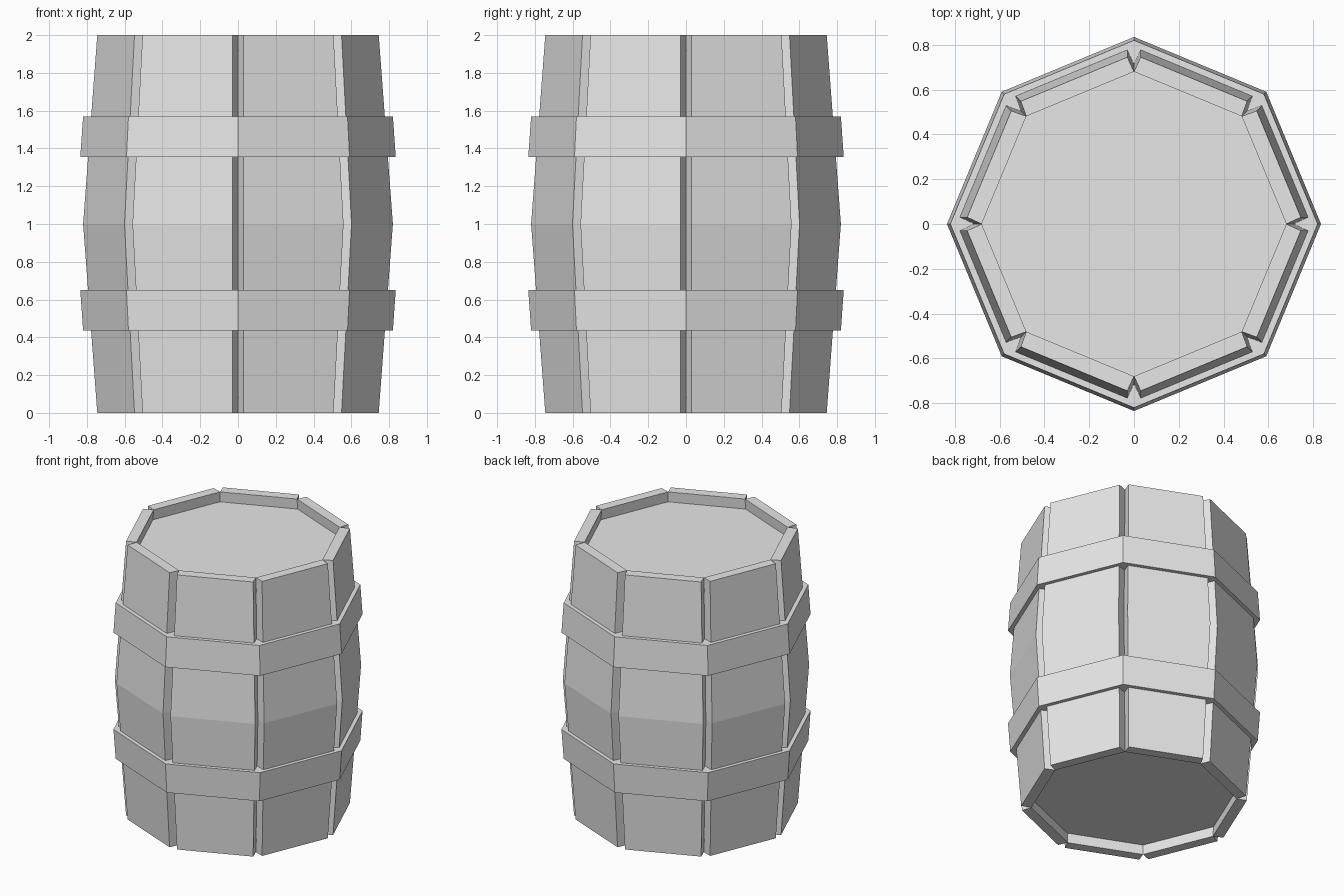
import bpy, bmesh, math
from mathutils import Vector

if "Cube" in bpy.data.objects:
    bpy.data.objects.remove(bpy.data.objects["Cube"], do_unlink=True)

SIDES = 8
STEP = math.tau / SIDES
GAP = 0.03          # half width of the groove between staves
WALL = 0.065        # stave thickness at the corners
PROFILE = [(0, 0.745), (1, 0.82), (2, 0.745)]   # height, corner radius

grey = bpy.data.materials.new("barrel grey")
grey.use_nodes = True
grey.diffuse_color = (0.8, 0.8, 0.8, 1)
grey.node_tree.nodes["Principled BSDF"].inputs["Base Color"].default_value = (0.8, 0.8, 0.8, 1)


def finish(name, bm):
    bmesh.ops.recalc_face_normals(bm, faces=bm.faces)
    mesh = bpy.data.meshes.new(name)
    bm.to_mesh(mesh)
    bm.free()
    mesh.materials.append(grey)
    obj = bpy.data.objects.new(name, mesh)
    bpy.context.collection.objects.link(obj)
    return obj


def polar(radius, angle, z, side=0.0):
    """Point at a radius along an angle, shifted sideways by 'side'."""
    c, s = math.cos(angle), math.sin(angle)
    return Vector((radius * c - side * s, radius * s + side * c, z))


def bridge(bm, a, b):
    for i in range(len(a)):
        j = (i + 1) % len(a)
        bm.faces.new((a[i], a[j], b[j], b[i]))


def ring(bm, radius, z):
    return [bm.verts.new(polar(radius, i * STEP, z)) for i in range(SIDES)]


# Staves: wedge-sided planks that meet at the inner corners
for i in range(SIDES):
    a, b = i * STEP, (i + 1) * STEP
    bm = bmesh.new()
    loops = []
    for z, r in PROFILE:
        points = (polar(r - WALL, a, z), polar(r, a, z, GAP),
                  polar(r, b, z, -GAP), polar(r - WALL, b, z))
        loops.append([bm.verts.new(p) for p in points])
    for low, high in zip(loops, loops[1:]):
        bridge(bm, low, high)
    bm.faces.new(loops[0])
    bm.faces.new(loops[-1])
    finish(f"stave_{i + 1}", bm)

# Hoops: octagonal bands, wider toward the middle of the barrel
for name, z0, r0, z1, r1 in (("lower_hoop", 0.435, 0.82, 0.65, 0.835),
                             ("upper_hoop", 1.355, 0.835, 1.57, 0.82)):
    bm = bmesh.new()
    loops = [ring(bm, r0, z0), ring(bm, r1, z1), ring(bm, 0.72, z1), ring(bm, 0.72, z0)]
    for k in range(4):
        bridge(bm, loops[k], loops[(k + 1) % 4])
    finish(name, bm)

# Recessed end lids
for name, z0, z1 in (("bottom_lid", 0.075, 0.105), ("top_lid", 1.895, 1.925)):
    bm = bmesh.new()
    low, high = ring(bm, 0.69, z0), ring(bm, 0.69, z1)
    bridge(bm, low, high)
    bm.faces.new(low)
    bm.faces.new(high)
    finish(name, bm)
